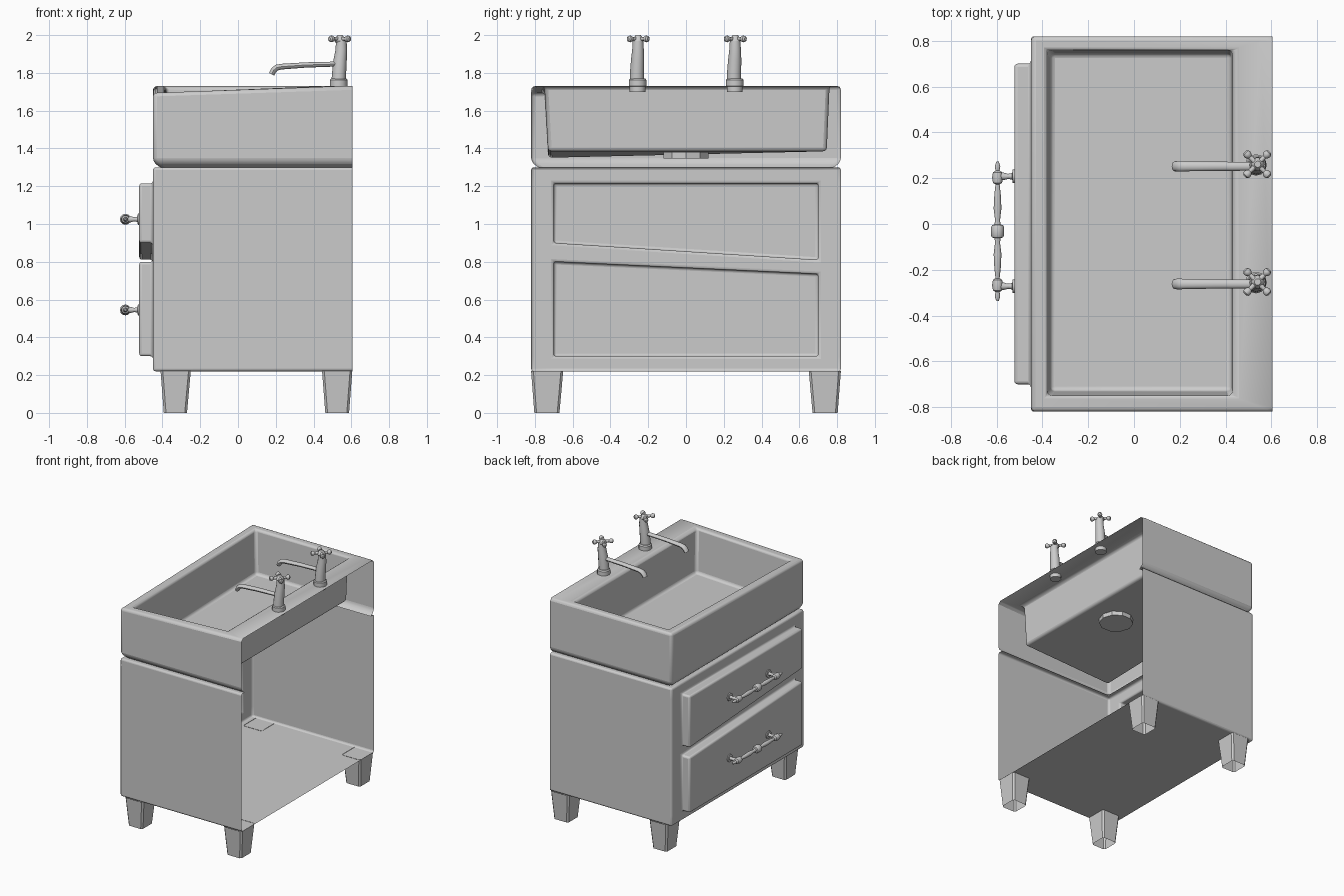
import bpy, bmesh, math
from mathutils import Vector

if "Cube" in bpy.data.objects:
    bpy.data.objects.remove(bpy.data.objects["Cube"])

XF, XB, Y = -0.45, 0.605, 0.82      # body front, open back, half width


def finish(name, bm, bevel=0, segs=3, angle=35):
    bmesh.ops.remove_doubles(bm, verts=bm.verts, dist=1e-5)
    bmesh.ops.recalc_face_normals(bm, faces=bm.faces)
    me = bpy.data.meshes.new(name)
    bm.to_mesh(me)
    bm.free()
    ob = bpy.data.objects.new(name, me)
    bpy.context.collection.objects.link(ob)
    bpy.ops.object.select_all(action='DESELECT')
    bpy.context.view_layer.objects.active = ob
    ob.select_set(True)
    bpy.ops.object.shade_smooth_by_angle(angle=math.radians(angle))
    if bevel:
        m = ob.modifiers.new("bevel", 'BEVEL')
        m.width, m.segments = bevel, segs
        m.limit_method, m.angle_limit = 'ANGLE', math.radians(30)
    return ob


def tube(name, pts, segs=12, wide=1.0):
    """Round tube through (x, y, z, radius) points, capped at both ends."""
    bm = bmesh.new()
    c = [Vector(p[:3]) for p in pts]
    rings = []
    for i, p in enumerate(pts):
        t = (c[min(i + 1, len(c) - 1)] - c[max(i - 1, 0)]).normalized()
        ref = Vector((0, 1, 0)) if abs(t.y) < 0.9 else Vector((1, 0, 0))
        u = t.cross(ref).normalized()
        v = u.cross(t).normalized() * wide
        rings.append([bm.verts.new(c[i] + p[3] * (u * math.cos(a) + v * math.sin(a)))
                      for a in (2 * math.pi * k / segs for k in range(segs))])
    for a, b in zip(rings, rings[1:]):
        for k in range(segs):
            bm.faces.new((a[k], a[(k + 1) % segs], b[(k + 1) % segs], b[k]))
    bm.faces.new(rings[0])
    bm.faces.new(rings[-1])
    return finish(name, bm)


def u_loop(bm, inset, z):
    """Three-sided loop around the body, open at the back."""
    y = Y - inset
    return [bm.verts.new(p) for p in
            ((XB, -y, z), (XF + inset, -y, z), (XF + inset, y, z), (XB, y, z))]


def strip(bm, a, b, closed=False):
    n = len(a)
    for i in range(n if closed else n - 1):
        j = (i + 1) % n
        bm.faces.new((a[i], a[j], b[j], b[i]))


# Cabinet: open-backed shell with slanted drawer fronts pushed out
bm = bmesh.new()
levels = [(0.22, 0.22), (0.30, 0.30), (0.80, 0.735), (0.90, 0.81), (1.215, 1.215), (1.30, 1.30)]
rows = []
for zl, zr in levels:
    rows.append([bm.verts.new(p) for p in
                 ((XB, -Y, zl), (XF, -Y, zl), (XF, -0.70, zl), (XF, 0.70, zr), (XF, Y, zr), (XB, Y, zr))])
for r, (a, b) in enumerate(zip(rows, rows[1:])):
    for i in range(5):
        if i == 2 and r in (1, 3):
            hole = [a[2], a[3], b[3], b[2]]
            front = [bm.verts.new(v.co + Vector((-0.073, 0, 0))) for v in hole]
            strip(bm, hole, front, True)
            bm.faces.new(front)
        else:
            bm.faces.new((a[i], a[i + 1], b[i + 1], b[i]))
bm.faces.new(rows[0])
top = rows[-1]
lip = u_loop(bm, 0.04, 1.30)
bm.faces.new((top[0], top[1], lip[1], lip[0]))
bm.faces.new((top[1], top[2], top[3], top[4], lip[2], lip[1]))
bm.faces.new((top[4], top[5], lip[3], lip[2]))
finish("cabinet", bm, 0.014)

# Sink: chamfered outer shell, rim and hanging basin, one corner sagging a little
bm = bmesh.new()
loops = [u_loop(bm, i, z) for i, z in ((0.04, 1.30), (0.03, 1.305), (0, 1.33), (0, 1.73))]
for a, b in zip(loops, loops[1:]):
    strip(bm, a, b)
opening = [bm.verts.new(p) for p in
           ((0.43, -0.75, 1.73), (-0.38, -0.75, 1.73), (-0.38, 0.76, 1.73), (0.43, 0.76, 1.73))]
floor = [bm.verts.new(p) for p in
         ((0.425, -0.73, 1.385), (-0.365, -0.73, 1.385), (-0.365, 0.745, 1.385), (0.425, 0.745, 1.385))]
strip(bm, loops[-1], opening, True)
strip(bm, opening, floor, True)
bm.faces.new(floor)
for v in (loops[-1][1], opening[1], floor[1]):
    v.co.z -= 0.035
finish("sink", bm, 0.02)

# Drain cover in the basin floor
tube("drain", [(0.17, 0, 1.348, 0.125), (0.17, 0, 1.381, 0.125)], 10)

# Tapered hollow legs
for sx, x0, x1, x2, x3 in (("front", -0.41, -0.25, -0.393, -0.27), ("back", 0.445, 0.605, 0.462, 0.588)):
    for s, side in ((-1, "right"), (1, "left")):
        bm = bmesh.new()
        up = [bm.verts.new((x, s * y, 0.222)) for x, y in ((x0, .65), (x1, .65), (x1, .82), (x0, .82))]
        dn = [bm.verts.new((x, s * y, 0)) for x, y in ((x2, .67), (x3, .67), (x3, .803), (x2, .803))]
        strip(bm, up, dn, True)
        finish(f"{sx}_{side}_leg", bm, 0.012, 1)

# Drawer handles: turned bar with a centre bead on two posts
half_bar = [(0, .029), (.016, .029), (.027, .024), (.03, .013), (.05, .011), (.10, .017), (.16, .014),
            (.205, .009), (.212, .02), (.235, .024), (.258, .02), (.265, .009), (.285, .012), (.305, .005)]
post = [(-0.522, .03), (-0.53, .03), (-0.532, .014), (-0.55, .011), (-0.572, .017), (-0.596, .015)]
for z, label in ((1.025, "upper"), (0.545, "lower")):
    bar = [(-d, r) for d, r in reversed(half_bar[1:])] + half_bar
    tube(f"{label}_handle_bar", [(-0.596, -0.032 + d, z, r) for d, r in bar])
    for s in (-1, 1):
        tube(f"{label}_handle_post", [(x, -0.032 + s * 0.24, z, r) for x, r in post])

# Taps: collar, leaning column, spout and cross grip
for y, label in ((0.258, "left"), (-0.256, "right")):
    tube(f"{label}_tap_collar", [(0.533, y, z, r) for z, r in
                                ((1.70, .042), (1.728, .042), (1.73, .047), (1.762, .047), (1.77, .04))])
    tube(f"{label}_tap_column", [(0.533, y - .004, 1.76, .038), (0.536, y - .003, 1.81, .037),
                                (0.541, y, 1.87, .035), (0.547, y + .002, 1.92, .031),
                                (0.547, y + .002, 1.968, .028)])
    tube(f"{label}_tap_spout", [(0.53, y - .006, 1.847, .013), (0.36, y - .006, 1.842, .014),
                               (0.23, y - .006, 1.833, .015), (0.205, y - .006, 1.828, .016),
                               (0.188, y - .006, 1.813, .016), (0.178, y - .006, 1.793, .015)], wide=1.45)
    tube(f"{label}_tap_hub", [(0.54, y + .003, z, r) for z, r in
                             ((1.962, .026), (1.97, .03), (1.985, .026), (1.993, .018), (2.0, .014))])
    arm = [(.076, .008), (.07, .016), (.06, .018), (.051, .015), (.044, .009), (.015, .012)]
    arm = [(-d, r) for d, r in arm] + arm[::-1]
    for s in (-1, 1):
        tube(f"{label}_tap_grip", [(0.538 + d * .707, y + .003 + s * d * .707, 1.98, r) for d, r in arm])
